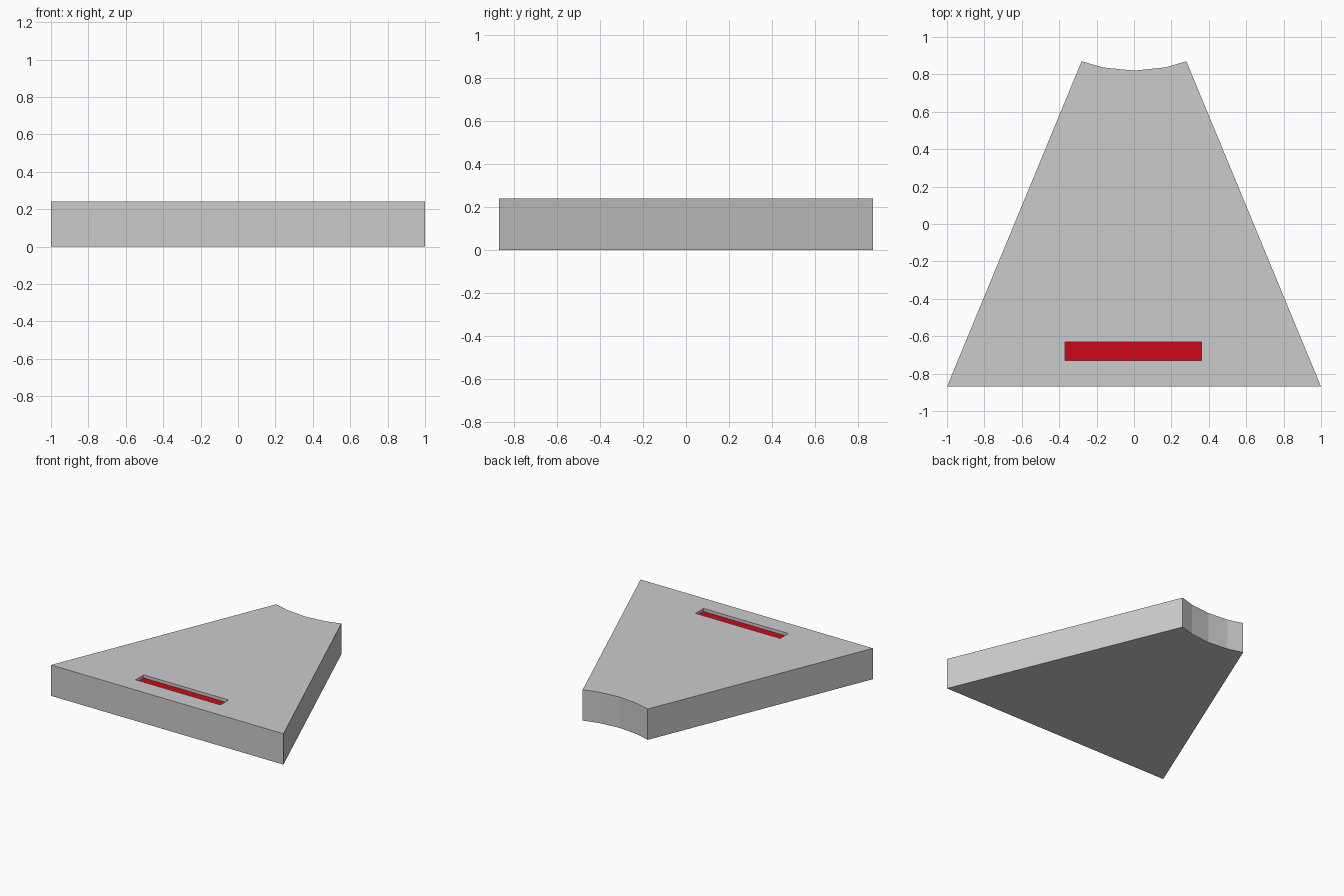
import bpy, bmesh

if "Cube" in bpy.data.objects:
    bpy.data.objects.remove(bpy.data.objects["Cube"])

HEIGHT = 0.24
FLOOR = HEIGHT - 0.025
SLOT = [(-0.37, -0.73), (0.36, -0.73), (0.36, -0.63), (-0.37, -0.63)]


def prism(name, outline, z0, z1=None):
    """Flat outline at z0, extruded up to z1 when given."""
    bm = bmesh.new()
    face = bm.faces.new([bm.verts.new((x, y, z0)) for x, y in outline])
    if z1 is not None:
        new = bmesh.ops.extrude_face_region(bm, geom=[face], use_keep_orig=True)["geom"]
        verts = [v for v in new if isinstance(v, bmesh.types.BMVert)]
        bmesh.ops.translate(bm, verts=verts, vec=(0, 0, z1 - z0))
        bmesh.ops.recalc_face_normals(bm, faces=bm.faces)
    mesh = bpy.data.meshes.new(name)
    bm.to_mesh(mesh)
    bm.free()
    obj = bpy.data.objects.new(name, mesh)
    bpy.context.collection.objects.link(obj)
    return obj


# Wedge plate with a shallow concave arc across the narrow end
right_half = [(1.0, -0.87), (0.28, 0.87), (0.165, 0.837)]
outline = right_half + [(0, 0.82)] + [(-x, y) for x, y in reversed(right_half)]
plate = prism("wedge_plate", outline, 0, HEIGHT)

# Recessed slot near the wide end
cutter = prism("slot_cutter", SLOT, FLOOR, HEIGHT + 0.1)
cutter.hide_render = True
cutter.hide_viewport = True
cutter.display_type = 'WIRE'
cut = plate.modifiers.new("slot", 'BOOLEAN')
cut.object = cutter
cut.operation = 'DIFFERENCE'
cut.solver = 'EXACT'

# Red strip lying on the slot floor
strip = prism("red_strip", SLOT, FLOOR + 0.001)
red = bpy.data.materials.new("red")
red.diffuse_color = (0.6, 0.003, 0.008, 1)
red.use_nodes = True
red.node_tree.nodes["Principled BSDF"].inputs["Base Color"].default_value = red.diffuse_color
strip.data.materials.append(red)
